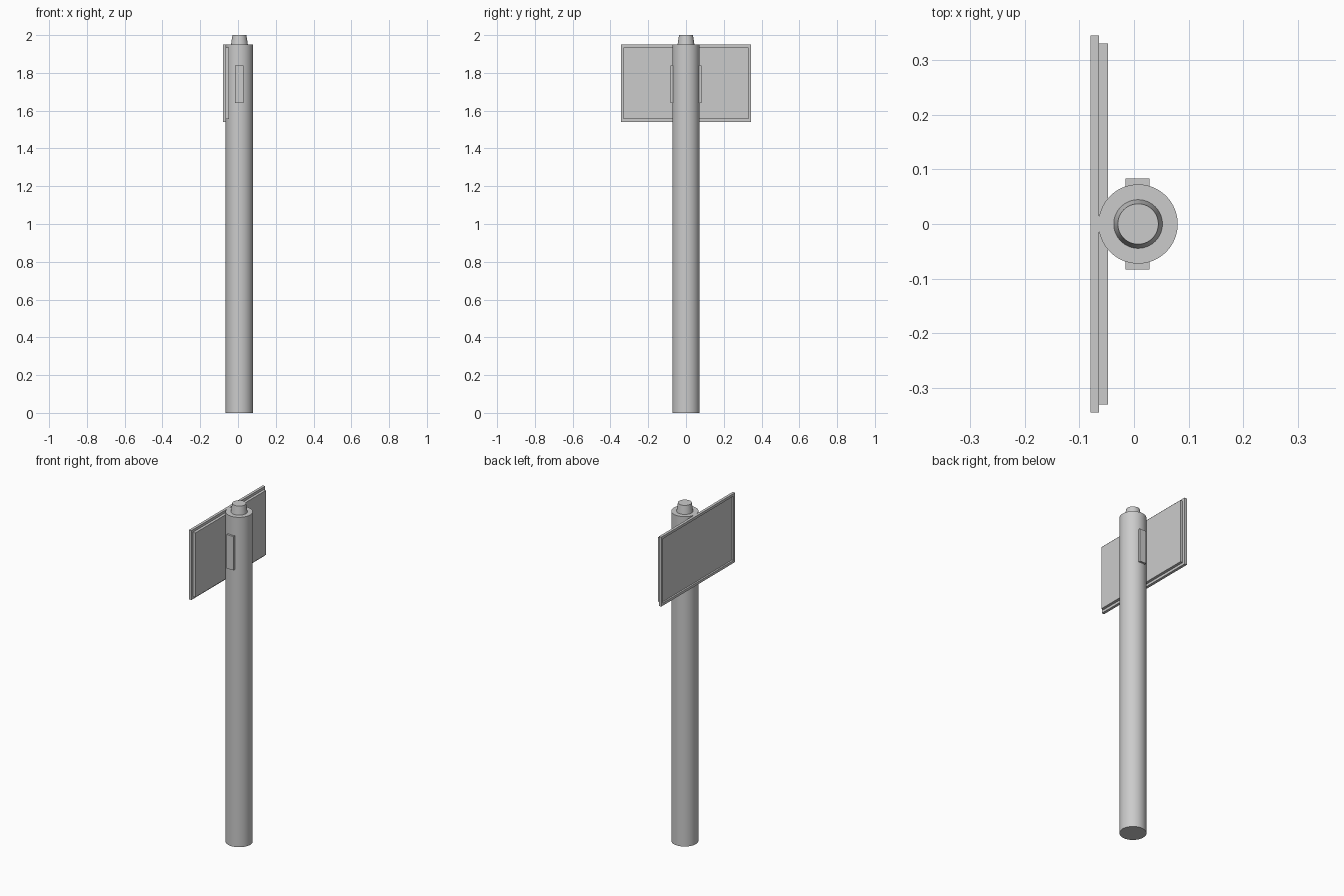
import bpy
import bmesh
import math

cube = bpy.data.objects.get("Cube")
if cube:
    bpy.data.objects.remove(cube, do_unlink=True)

AXIS_X = 0.0075   # centre line of the pole
POLE_TOP = 1.95

grey = bpy.data.materials.new("light_grey")
grey.use_nodes = True
colour = (0.6, 0.6, 0.6, 1)
grey.diffuse_color = colour
grey.node_tree.nodes["Principled BSDF"].inputs["Base Color"].default_value = colour


def round_part(name, r_low, r_high, z_low, z_high):
    """Upright cylinder or tapered cylinder on the pole's centre line."""
    bpy.ops.mesh.primitive_cone_add(
        vertices=64, radius1=r_low, radius2=r_high, depth=z_high - z_low,
        location=(AXIS_X, 0, (z_low + z_high) / 2))
    ob = bpy.context.object
    ob.name = name
    ob.data.materials.append(grey)
    bpy.ops.object.shade_smooth_by_angle(angle=math.radians(30))
    return ob


def box(name, low, high):
    """Box between two opposite corners."""
    bpy.ops.mesh.primitive_cube_add(size=1)
    ob = bpy.context.object
    ob.name = name
    for v in ob.data.vertices:
        v.co = [b if c > 0 else a for a, b, c in zip(low, high, v.co)]
    ob.data.materials.append(grey)
    return ob


# Pole and tapered cap
round_part("pole", 0.0725, 0.0725, 0, POLE_TOP)
round_part("pole_cap", 0.0445, 0.037, POLE_TOP, 2.0)

# Raised plates on the front and back of the pole
for name, side in (("front_plate", -1), ("back_plate", 1)):
    ys = sorted((side * 0.05, side * 0.083))
    box(name, (-0.016, ys[0], 1.64), (0.028, ys[1], 1.84))

# Sign board: thin panel with a recessed face inside a narrow rim
board = box("sign_frame", (-0.08, -0.345, 1.54), (-0.064, 0.345, 1.95))
bm = bmesh.new()
bm.from_mesh(board.data)
face = min(bm.faces, key=lambda f: f.calc_center_median().x)
bmesh.ops.inset_region(bm, faces=[face], thickness=0.015, use_even_offset=True)
recess = bmesh.ops.extrude_discrete_faces(bm, faces=[face])["faces"][0]
bmesh.ops.translate(bm, verts=recess.verts, vec=(0.01, 0, 0))
bmesh.ops.recalc_face_normals(bm, faces=bm.faces)
bm.to_mesh(board.data)
bm.free()

# Backing panel behind the frame
box("sign_backing", (-0.064, -0.33, 1.555), (-0.048, 0.33, 1.935))
